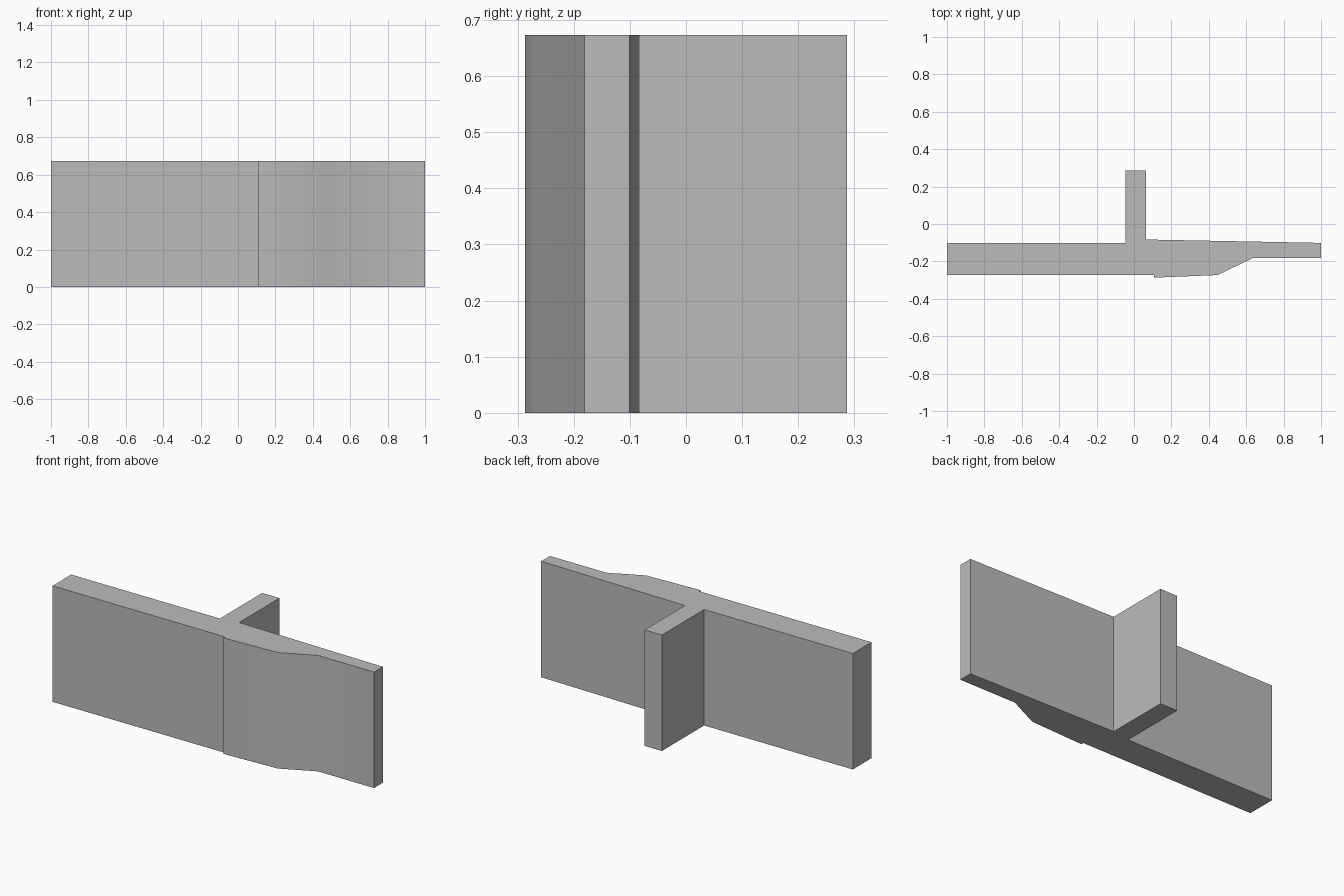
import bpy
import bmesh
import math

cube = bpy.data.objects.get("Cube")
if cube:
    bpy.data.objects.remove(cube, do_unlink=True)

HEIGHT = 0.673

# Single plain grey
grey = bpy.data.materials.new("plain_grey")
grey.use_nodes = True
colour = (0.5, 0.5, 0.5, 1)
grey.diffuse_color = colour
grey.node_tree.nodes["Principled BSDF"].inputs["Base Color"].default_value = colour

# Plan outline: thick wall, stepped and tapered thin wall, rear stem
outline = [
    (-1, -0.272), (0.108, -0.272), (0.108, -0.287), (0.446, -0.273),
    (0.638, -0.181), (1, -0.181), (1, -0.101), (0.065, -0.083),
    (0.065, 0.287), (-0.046, 0.287), (-0.046, -0.101), (-1, -0.101),
]

# Extrude the outline upward
bm = bmesh.new()
base = bm.faces.new([bm.verts.new((x, y, 0)) for x, y in outline])
extruded = bmesh.ops.extrude_face_region(bm, geom=[base])["geom"]
top = [v for v in extruded if isinstance(v, bmesh.types.BMVert)]
bmesh.ops.translate(bm, verts=top, vec=(0, 0, HEIGHT))
bmesh.ops.recalc_face_normals(bm, faces=bm.faces)
mesh = bpy.data.meshes.new("wall_junction")
bm.to_mesh(mesh)
bm.free()
mesh.materials.append(grey)

wall = bpy.data.objects.new("wall_junction", mesh)
bpy.context.collection.objects.link(wall)

# Soft bend on the tapered front, sharp corners elsewhere
bpy.ops.object.select_all(action="DESELECT")
wall.select_set(True)
bpy.context.view_layer.objects.active = wall
bpy.ops.object.shade_smooth_by_angle(angle=math.radians(30))
